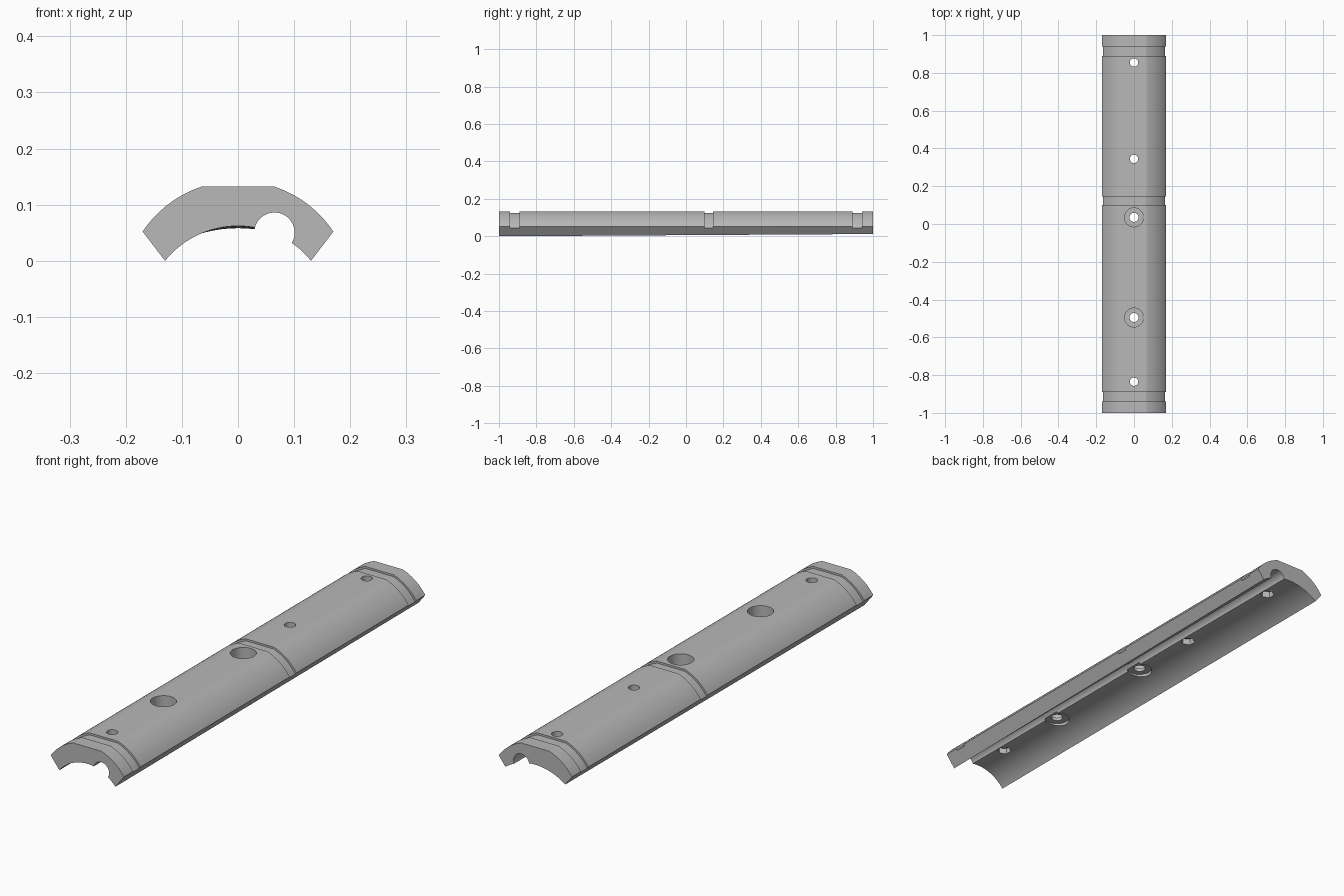
import bpy
import bmesh
from math import sin, cos, pi, atan2, hypot, sqrt, radians
from mathutils import Matrix, Vector

default = bpy.data.objects.get("Cube")
if default:
    bpy.data.objects.remove(default, do_unlink=True)

OUT_C, TOP = -0.062, 0.132          # outer arc centre height, flat top height
END = (0.17, 0.052)                 # outer corner of the section
OUT_R = hypot(END[0], END[1] - OUT_C)


def arc(r, c, a0, a1, n):
    """Points of an arc about (0, c), angles measured from +x."""
    return [(r * cos(a0 + (a1 - a0) * i / n), c + r * sin(a0 + (a1 - a0) * i / n))
            for i in range(n + 1)]


def outer_line(r, top, start):
    """Right to left outer outline: arc, flat top, mirrored arc."""
    flat = atan2(top - OUT_C, sqrt(r * r - (top - OUT_C) ** 2))
    side = arc(r, OUT_C, start, flat, 14)
    return side + [(-x, z) for x, z in reversed(side)]


def section(t):
    """Closed outline of the body; the bore flattens from front to back."""
    x, z, apex = 0.13 + 0.009 * t, 0.012 * t, 0.062 - 0.004 * t
    c = (apex ** 2 - x * x - z * z) / (2 * (apex - z))
    a = atan2(z - c, x)
    bore = arc(apex - c, c, pi - a, a, 36)
    return outer_line(OUT_R, TOP, atan2(END[1] - OUT_C, END[0])) + bore


def loft(name, rings):
    """Solid skinned through (y, outline) rings."""
    bm = bmesh.new()
    rows = [[bm.verts.new((x, y, z)) for x, z in outline] for y, outline in rings]
    n = len(rows[0])
    for a, b in zip(rows, rows[1:]):
        for i in range(n):
            bm.faces.new((a[i], a[(i + 1) % n], b[(i + 1) % n], b[i]))
    bm.faces.new(rows[0])
    bm.faces.new(rows[-1])
    return finish(name, bm)


def cylinder(name, sides, radius, start, end):
    a, b = Vector(start), Vector(end)
    axis = b - a
    turn = axis.to_track_quat('Z', 'Y').to_matrix().to_4x4()
    bm = bmesh.new()
    bmesh.ops.create_cone(bm, cap_ends=True, segments=sides, radius1=radius,
                          radius2=radius, depth=axis.length,
                          matrix=Matrix.Translation((a + b) / 2) @ turn)
    return finish(name, bm)


def finish(name, bm):
    bmesh.ops.recalc_face_normals(bm, faces=bm.faces)
    mesh = bpy.data.meshes.new(name)
    bm.to_mesh(mesh)
    bm.free()
    obj = bpy.data.objects.new(name, mesh)
    bpy.context.collection.objects.link(obj)
    return obj


def cut(target, cutter):
    cutter.hide_render = True
    mod = target.modifiers.new("cut", 'BOOLEAN')
    mod.operation = 'DIFFERENCE'
    mod.solver = 'EXACT'
    mod.object = cutter
    bpy.context.view_layer.objects.active = target
    bpy.ops.object.modifier_apply(modifier=mod.name)
    bpy.data.objects.remove(cutter, do_unlink=True)


# Curved cover body
body = loft("curved_cover", [(-1 + i / 4, section(i / 8)) for i in range(9)])

# Round channel along the underside
cut(body, cylinder("channel_cutter", 48, 0.036, (0.065, -1.1, 0.05), (0.065, 1.1, 0.05)))

# Shallow band grooves across the outside
band = outer_line(OUT_R - 0.008, TOP - 0.008, 0.3)
band += [(-0.3, band[-1][1]), (-0.3, 0.3), (0.3, 0.3), (0.3, band[0][1])]
for y0, y1 in ((-0.94, -0.89), (0.1, 0.145), (0.89, 0.94)):
    cut(body, loft("groove_cutter", [(y0, band), (y1, band)]))

# Small bolt holes with hexagonal nut pockets beneath
for y in (-0.835, 0.345, 0.855):
    cut(body, cylinder("bolt_cutter", 32, 0.022, (0, y, -0.1), (0, y, 0.3)))
    cut(body, cylinder("nut_cutter", 6, 0.029, (0, y, -0.1), (0, y, 0.085)))

# Large counterbored holes with a shallow round recess beneath
for y in (-0.495, 0.035):
    cut(body, cylinder("hole_cutter", 32, 0.024, (0, y, -0.1), (0, y, 0.3)))
    cut(body, cylinder("counterbore_cutter", 48, 0.05, (0, y, 0.08), (0, y, 0.3)))
    cut(body, cylinder("recess_cutter", 48, 0.05, (0, y, -0.1), (0, y, 0.067)))

# Single grey finish
grey = bpy.data.materials.new("plain_grey")
grey.use_nodes = True
colour = (0.48, 0.48, 0.48, 1)
grey.diffuse_color = colour
grey.node_tree.nodes["Principled BSDF"].inputs["Base Color"].default_value = colour
body.data.materials.clear()
body.data.materials.append(grey)

bpy.ops.object.select_all(action='DESELECT')
body.select_set(True)
bpy.context.view_layer.objects.active = body
bpy.ops.object.shade_smooth_by_angle(angle=radians(15))
